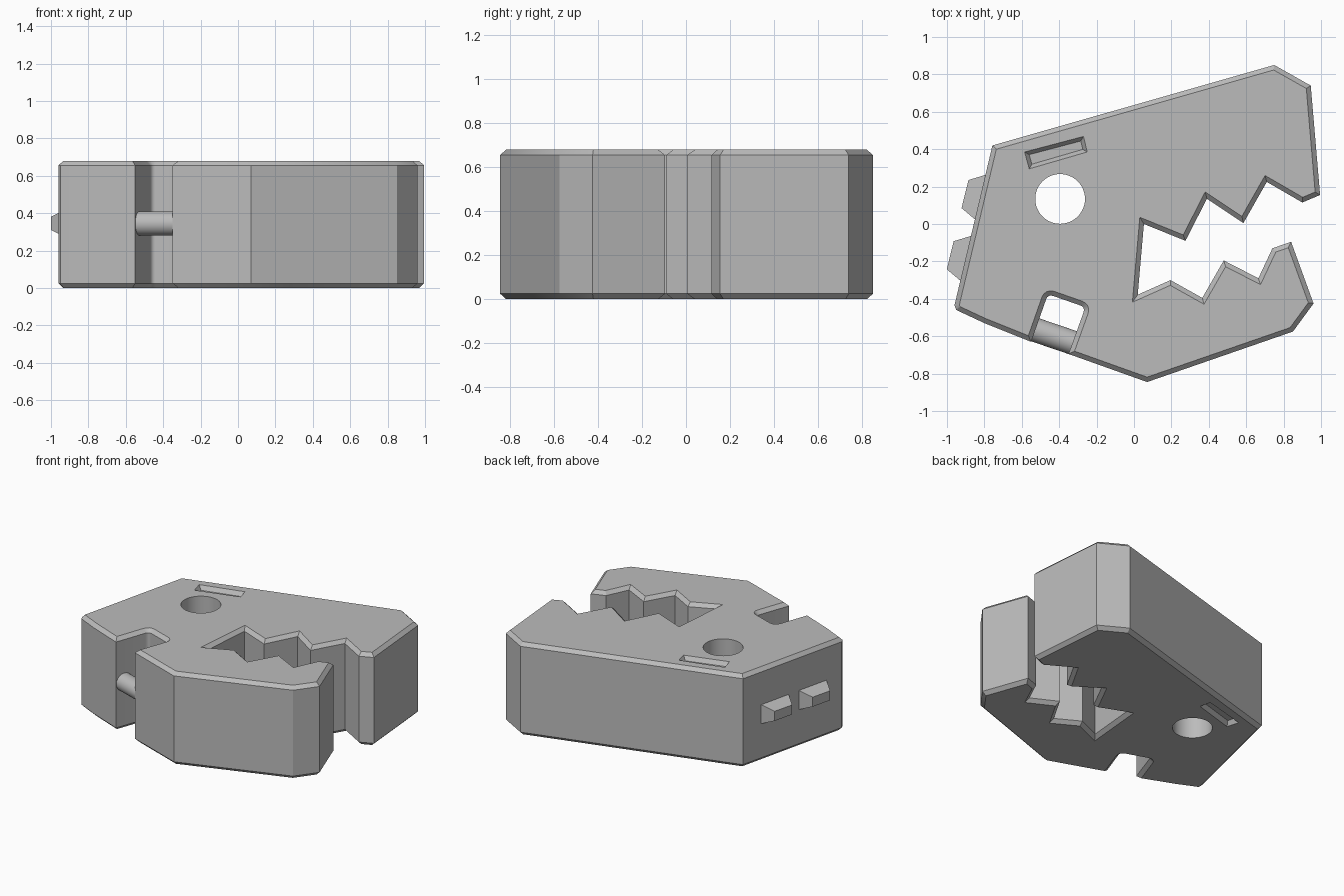
import bpy, bmesh
from math import cos, sin, pi
from mathutils import Vector, Matrix

cube = bpy.data.objects.get("Cube")
if cube:
    bpy.data.objects.remove(cube, do_unlink=True)

HEIGHT = 0.68
BEVEL = 0.025

grey = bpy.data.materials.new("plain grey")
grey.use_nodes = True
colour = (0.5, 0.5, 0.5, 1)
grey.diffuse_color = colour
grey.node_tree.nodes["Principled BSDF"].inputs["Base Color"].default_value = colour


def inset(points, amount):
    """Move a counter-clockwise outline inward with mitred corners."""
    result = []
    for i, p in enumerate(points):
        a = (p - points[i - 1]).normalized()
        b = (points[(i + 1) % len(points)] - p).normalized()
        na, nb = Vector((-a.y, a.x)), Vector((-b.y, b.x))
        result.append(p + (na + nb) * amount / (1 + na.dot(nb)))
    return result


def rounded(before, corner, after, radius, steps=4):
    a = corner + (before - corner).normalized() * radius
    b = corner + (after - corner).normalized() * radius
    return [a.lerp(corner, t).lerp(corner.lerp(b, t), t)
            for t in (i / steps for i in range(steps + 1))]


def loft(name, rings):
    """Skin a stack of matching 3D rings and cap both ends."""
    bm = bmesh.new()
    loops = [[bm.verts.new(p) for p in ring] for ring in rings]
    n = len(loops[0])
    for low, high in zip(loops, loops[1:]):
        for i in range(n):
            j = (i + 1) % n
            bm.faces.new((low[i], low[j], high[j], high[i]))
    bm.faces.new(loops[0][::-1])
    bm.faces.new(loops[-1])
    bmesh.ops.recalc_face_normals(bm, faces=bm.faces)
    mesh = bpy.data.meshes.new(name)
    bm.to_mesh(mesh)
    bm.free()
    mesh.materials.append(grey)
    obj = bpy.data.objects.new(name, mesh)
    bpy.context.collection.objects.link(obj)
    return obj


def at(points, z):
    return [(p.x, p.y, z) for p in points]


def activate(obj):
    bpy.ops.object.select_all(action='DESELECT')
    obj.select_set(True)
    bpy.context.view_layer.objects.active = obj


def cut(target, cutter):
    cutter.hide_render = True
    mod = target.modifiers.new("cut", 'BOOLEAN')
    mod.operation = 'DIFFERENCE'
    mod.solver = 'EXACT'
    mod.object = cutter
    activate(target)
    bpy.ops.object.modifier_apply(modifier=mod.name)
    bpy.data.objects.remove(cutter, do_unlink=True)


def smooth(obj):
    activate(obj)
    bpy.ops.object.shade_smooth_by_angle(angle=pi / 6)


# Body outline: rear corner, pin notch, lower jaw, mouth, upper jaw
V = lambda *pts: [Vector(p) for p in pts]
notch = V((-.55, -.63), (-.46, -.375), (-.26, -.445), (-.35, -.695))
rear = V((-.96, -.435), (-.95, -.46), (-.8, -.53))
lower_jaw = V((.07, -.845), (.85, -.575), (.96, -.425), (.84, -.095), (.74, -.13),
              (.665, -.29), (.48, -.195), (.365, -.395), (.195, -.3), (.02, -.378))
upper_jaw = V((.053, 0), (.275, -.09), (.39, .135), (.585, .005), (.71, .225),
              (.9, .115), (.995, .155), (.945, .74), (.75, .85), (-.757, .42))
outline = (rear + notch[:1] + rounded(*notch[:3], .03) + rounded(*notch[1:], .03)
           + notch[3:] + lower_jaw + upper_jaw)
small = inset(outline, BEVEL)
body = loft("body", [at(small, 0), at(outline, BEVEL),
                     at(outline, HEIGHT - BEVEL), at(small, HEIGHT)])

# Round eye hole through the body
eye = [Vector((-.395 + .133 * cos(a), .134 + .133 * sin(a)))
       for a in (2 * pi * i / 48 for i in range(48))]
cut(body, loft("eye_cutter", [at(eye, -.1), at(eye, HEIGHT + .1)]))

# Shallow tapered brow recess on both flat sides
brow = V((-.56, .295), (-.25, .385), (-.27, .468), (-.585, .385))
depth = .03
for face, way in ((HEIGHT, 1), (0, -1)):
    rings = [at(inset(brow, .02), face - way * depth),
             at(inset(brow, -.02), face + way * depth)]
    cut(body, loft("brow_cutter", rings))
smooth(body)

# Pin across the notch
start, end = Vector((-.56, -.555, .345)), Vector((-.29, -.647, .345))
bpy.ops.mesh.primitive_cylinder_add(vertices=32, radius=.065,
                                    depth=(end - start).length,
                                    location=(start + end) / 2)
pin = bpy.context.object
pin.name = "notch_pin"
pin.rotation_euler = (end - start).to_track_quat('Z', 'Y').to_euler()
pin.data.materials.append(grey)
smooth(pin)

# Two tapered nubs on the rear face
base = V((-.78, .267), (-.84, .016))
tip = V((-.885, .235), (-.922, .085))
for name, shift in (("upper_nub", Vector((0, 0))), ("lower_nub", Vector((-.079, -.327)))):
    rings = []
    for (a, b), low, high in ((base, .27, .42), (tip, .31, .38)):
        a, b = a + shift, b + shift
        rings.append([(a.x, a.y, low), (b.x, b.y, low), (b.x, b.y, high), (a.x, a.y, high)])
    loft(name, rings)
